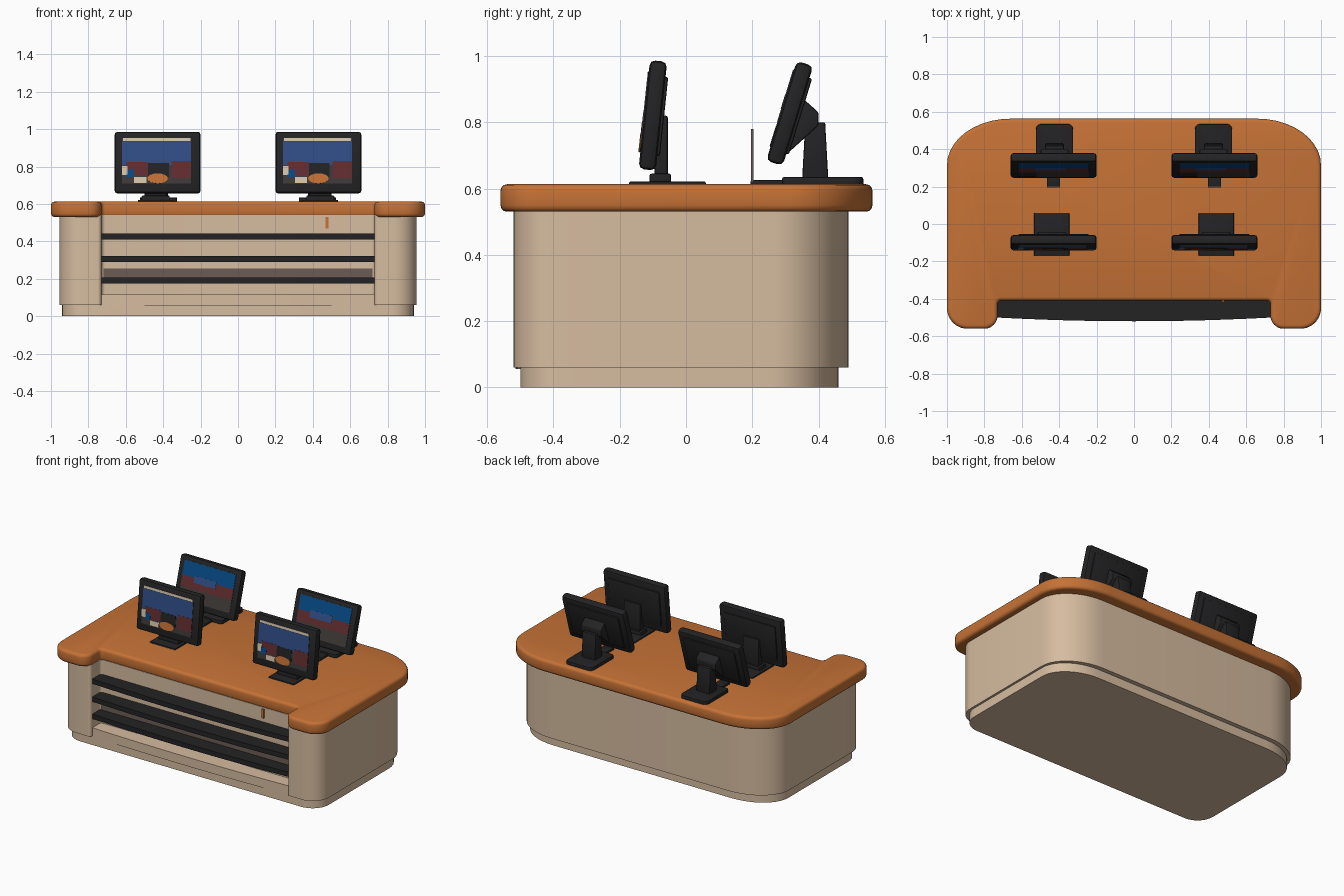
import bpy
import bmesh
import math
from mathutils import Matrix, Vector

cube = bpy.data.objects.get("Cube")
if cube:
    bpy.data.objects.remove(cube, do_unlink=True)


# Flat colours, given as sRGB and stored as linear
def material(name, *rgb):
    lin = [((c / 255 + 0.055) / 1.055) ** 2.4 if c > 10 else c / 255 / 12.92 for c in rgb]
    mat = bpy.data.materials.new(name)
    mat.use_nodes = True
    mat.diffuse_color = (*lin, 1)
    bsdf = mat.node_tree.nodes["Principled BSDF"]
    bsdf.inputs["Base Color"].default_value = (*lin, 1)
    bsdf.inputs["Roughness"].default_value = 0.7
    return mat


ORANGE = material("orange wood", 198, 114, 54)
BEIGE = material("beige panel", 214, 188, 160)
BLACK = material("black plastic", 35, 35, 37)
BLUE = material("screen blue", 48, 78, 135)
BRIGHT = material("screen bright blue", 6, 74, 136)
RED = material("screen red", 98, 46, 48)
BROWN = material("grey brown", 108, 92, 86)
GREY = material("dark grey", 62, 58, 56)
CREAM = material("cream", 216, 198, 172)

made = []


def finish(name, bm, mat, bevel=0, segments=2, matrix=None):
    bmesh.ops.recalc_face_normals(bm, faces=bm.faces)
    if bevel:
        sharp = [e for e in bm.edges if e.calc_face_angle(0) > math.radians(40)]
        bmesh.ops.bevel(bm, geom=sharp, offset=bevel, segments=segments,
                        profile=0.5, affect='EDGES', clamp_overlap=True)
    mesh = bpy.data.meshes.new(name)
    bm.to_mesh(mesh)
    bm.free()
    mesh.materials.append(mat)
    obj = bpy.data.objects.new(name, mesh)
    bpy.context.collection.objects.link(obj)
    if matrix is not None:
        obj.matrix_world = matrix
    made.append(obj)
    return obj


def box(name, x, y, z, mat, bevel=0, matrix=None):
    """Box from (low, high) pairs along each axis."""
    bm = bmesh.new()
    bmesh.ops.create_cube(bm, size=1)
    for v in bm.verts:
        v.co = Vector([lo + (c + 0.5) * (hi - lo) for c, (lo, hi) in zip(v.co, (x, y, z))])
    return finish(name, bm, mat, bevel, matrix=matrix)


def prism(name, outline, lo, hi, mat, axis="z", bevel=0, segments=2, matrix=None):
    """Outline extruded along one axis."""
    place = {"z": lambda a, b, h: (a, b, h),
             "x": lambda a, b, h: (h, a, b),
             "y": lambda a, b, h: (a, h, b)}[axis]
    bm = bmesh.new()
    rings = [[bm.verts.new(place(a, b, h)) for a, b in outline] for h in (lo, hi)]
    n = len(outline)
    for ring in rings:
        bm.faces.new(ring)
    for i in range(n):
        j = (i + 1) % n
        bm.faces.new((rings[0][i], rings[0][j], rings[1][j], rings[1][i]))
    return finish(name, bm, mat, bevel, segments, matrix)


def rounded(corners, steps=10):
    """Round each corner (x, y, radius in, radius out) with an elliptic arc."""
    pts = []
    for i, (x, y, rin, rout) in enumerate(corners):
        p = Vector((x, y))
        before = Vector(corners[i - 1][:2])
        after = Vector(corners[(i + 1) % len(corners)][:2])
        a = p + (before - p).normalized() * rin
        b = p + (after - p).normalized() * rout
        c = a + b - p
        for k in range(steps + 1):
            t = math.pi / 2 * k / steps
            pts.append(c + (a - c) * math.cos(t) + (b - c) * math.sin(t))
    return pts


def desk_outline(w, front, back, rx, ry, rf, inner, niche_w=0.73, niche_y=-0.41):
    """U-shaped plan: wide round back corners, recess in the front."""
    half = [(niche_w, niche_y, 0.02, 0.02), (niche_w, front, inner, inner),
            (w, front, rf, rf), (w, back, ry, rx)]
    other = [(-x, y, b, a) for x, y, a, b in reversed(half)]
    return rounded(half + other)


def bowed(w, back, front, bow, n=12):
    """Strip plan whose front edge bulges gently."""
    xs = [-w + 2 * w * i / n for i in range(n + 1)]
    return [(x, front - bow * (1 - (x / w) ** 2)) for x in xs] + [(w, back), (-w, back)]


# Desk: counter, body, plinth
prism("counter_top", desk_outline(1.0, -0.56, 0.563, 0.34, 0.25, 0.11, 0.07),
      0.53, 0.613, ORANGE, bevel=0.026, segments=3)
prism("desk_body", desk_outline(0.955, -0.52, 0.49, 0.3, 0.22, 0.12, 0.02),
      0.06, 0.54, BEIGE)
prism("plinth", rounded([(-0.94, -0.5, 0.12, 0.12), (0.94, -0.5, 0.12, 0.12),
                         (0.94, 0.46, 0.2, 0.28), (-0.94, 0.46, 0.28, 0.2)]),
      0, 0.062, BEIGE)

# Front recess: sill, shelves, stock strip and tag
prism("recess_sill", bowed(0.735, -0.4, -0.5, 0.015), 0.055, 0.115, BEIGE)
for i, z in enumerate((0.175, 0.29, 0.41)):
    prism(f"shelf_{i + 1}", bowed(0.732, -0.4, -0.5, 0.02), z, z + 0.032, BLACK)
box("shelf_stock", (-0.72, 0.72), (-0.418, -0.405), (0.207, 0.255), BROWN)
box("hanging_tag", (0.467, 0.483), (-0.418, -0.41), (0.47, 0.53), ORANGE)

# Painted patches on each screen: x range, z range, colour, layer
FRONT_ART = [
    ("picture", -0.19, 0.18, -0.115, 0.13, GREY, 0),
    ("sky", -0.19, 0.18, -0.015, 0.112, BLUE, 1),
    ("top_strip", -0.185, 0.175, 0.114, 0.13, CREAM, 1),
    ("left_red", -0.165, -0.05, -0.075, 0.0, RED, 2),
    ("right_red", 0.075, 0.18, -0.085, 0.005, RED, 2),
    ("middle_dark", -0.05, 0.06, -0.08, -0.005, BLACK, 2),
    ("left_cream", -0.19, -0.16, -0.07, -0.02, CREAM, 3),
    ("low_cream", -0.125, -0.06, -0.112, -0.08, CREAM, 2),
    ("left_blue", -0.165, -0.125, -0.08, -0.04, BRIGHT, 3),
]
BACK_ART = [
    ("picture", -0.19, 0.19, -0.115, 0.13, GREY, 0),
    ("sky", -0.19, 0.19, 0.035, 0.128, BRIGHT, 1),
    ("red_band", -0.19, 0.19, -0.035, 0.035, RED, 1),
    ("blue_patch", -0.1, 0.06, 0.005, 0.05, BLUE, 2),
    ("dark_patch", -0.19, -0.09, -0.112, -0.05, BLACK, 1),
]


def monitor(name, x, y, z, height, tilt, art):
    frame = Matrix.Translation((x, y, z)) @ Matrix.Rotation(math.radians(-tilt), 4, "X")
    box(name + "_case", (-0.23, 0.23), (-0.026, 0.026), (-height / 2, height / 2),
        BLACK, 0.016, frame)
    box(name + "_rear_panel", (-0.19, 0.19), (0.02, 0.034), (-0.12, 0.12), BLACK, 0.006, frame)
    for part, x0, x1, z0, z1, mat, layer in art:
        face = -0.028 - 0.001 * layer
        box(f"{name}_{part}", (x0, x1), (face, -0.024), (z0, z1), mat, matrix=frame)
    return frame


for side, s in (("right", -1), ("left", 1)):
    x = s * 0.43

    # Front monitor on a slim upright post
    name = f"front_{side}_monitor"
    frame = monitor(name, x, -0.1, 0.821, 0.33, 6, FRONT_ART)
    oval = [(-0.0 + 0.055 * math.cos(a), -0.088 + 0.027 * math.sin(a))
            for a in (math.tau * k / 16 for k in range(16))]
    prism(name + "_orange_oval", oval, -0.032, -0.024, ORANGE, "y", matrix=frame)
    sx = s * 0.44
    box(name + "_base", (sx - 0.095, sx + 0.095), (-0.172, 0.06), (0.6, 0.622), BLACK, 0.006)
    box(name + "_neck", (sx - 0.06, sx + 0.06), (-0.095, -0.055), (0.61, 0.82), BLACK, 0.006)
    box(name + "_foot", (sx - 0.075, sx + 0.075), (-0.11, -0.045), (0.61, 0.645), BLACK, 0.006)

    # Back monitor, leaning on a bracket and a heavy foot
    name = f"back_{side}_monitor"
    monitor(name, x, 0.313, 0.827, 0.315, 17, BACK_ART)
    bx = s * 0.425
    prism(name + "_bracket", [(0.30, 0.70), (0.40, 0.79), (0.40, 0.83), (0.355, 0.87)],
          bx - 0.075, bx + 0.075, BLACK, "x", 0.006)
    prism(name + "_neck", [(0.35, 0.62), (0.43, 0.62), (0.42, 0.80), (0.36, 0.80)],
          bx - 0.05, bx + 0.05, BLACK, "x", 0.006)
    prism(name + "_base", rounded([(bx - 0.1, 0.29, 0.02, 0.02), (bx + 0.1, 0.29, 0.02, 0.02),
                                   (bx + 0.1, 0.535, 0.03, 0.03), (bx - 0.1, 0.535, 0.03, 0.03)], 4),
          0.605, 0.635, BLACK, bevel=0.006)

    # Small upright card in a holder
    box(f"{side}_card_holder", (x - 0.035, x + 0.035), (0.195, 0.3), (0.605, 0.626), BLACK, 0.004)
    box(f"{side}_card", (x - 0.035, x + 0.035), (0.196, 0.203), (0.62, 0.78), BROWN)

# Soft shading with crisp edges
bpy.ops.object.select_all(action='DESELECT')
for obj in made:
    obj.select_set(True)
bpy.context.view_layer.objects.active = made[0]
bpy.ops.object.shade_smooth_by_angle(angle=math.radians(35))
